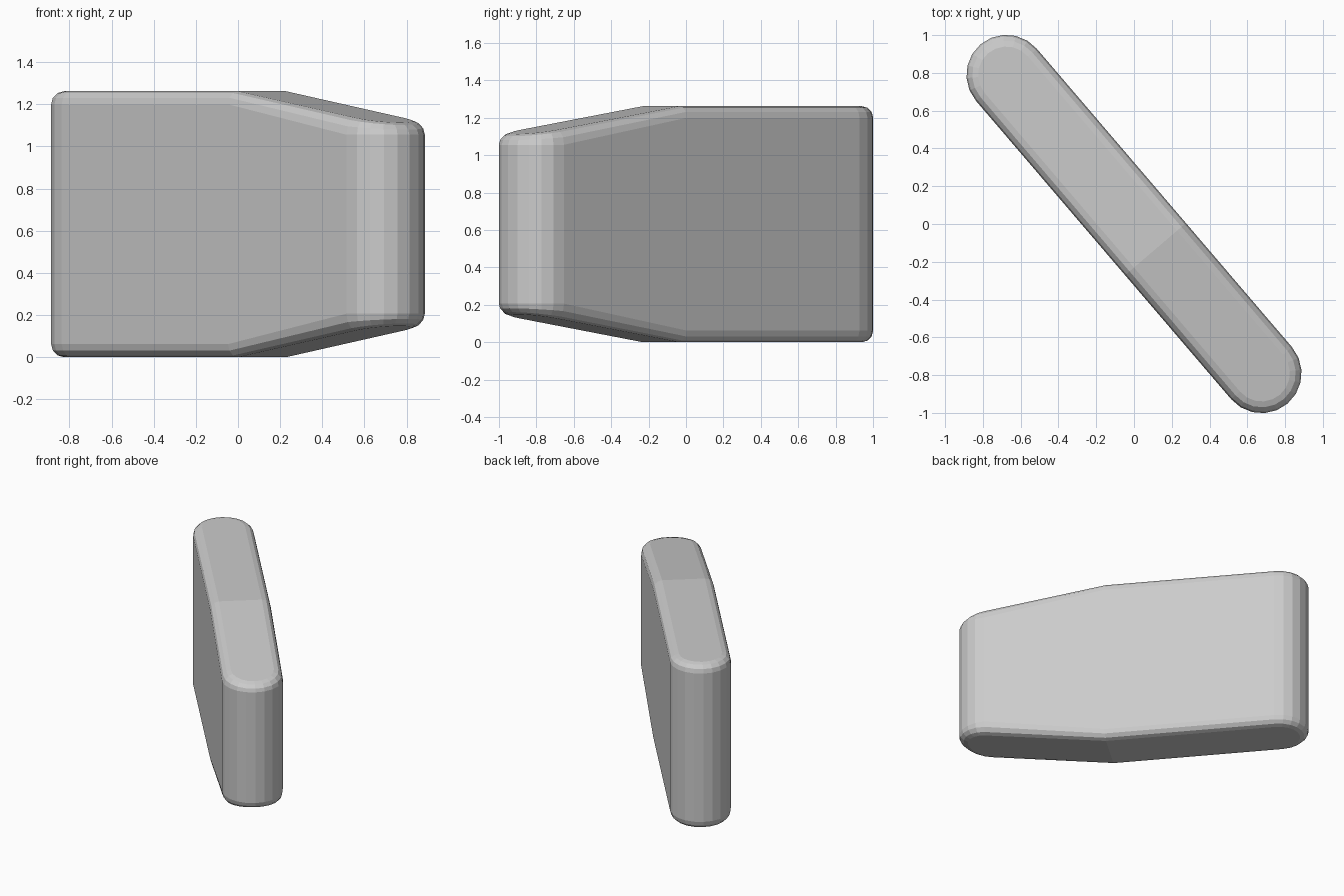
import bpy, bmesh, math

if "Cube" in bpy.data.objects:
    bpy.data.objects.remove(bpy.data.objects["Cube"])

R, HALF, CREASE = 0.212, 1.039, 0.175    # plan radius, cap centre offset, start of taper
MID, BEVEL, N = 0.631, 0.062, 10         # mid height, edge rounding, cap segments
D = (0.65, -0.76)                        # long axis direction in plan


def outline(r):
    # capsule plan as (along, across), with an extra pair of points at the crease
    pts = []
    for i in range(N + 1):
        a = -math.pi / 2 + math.pi * i / N
        pts.append((HALF + r * math.cos(a), r * math.sin(a)))
    pts.append((CREASE, r))
    for i in range(N + 1):
        a = math.pi / 2 + math.pi * i / N
        pts.append((-HALF + r * math.cos(a), r * math.sin(a)))
    pts.append((CREASE, -r))
    return pts


def half_height(s, t):
    # t = 0 on the side wall, 1 on the top face; the tapered end is lower
    run = max(0.0, s - CREASE)
    side = MID - BEVEL - 0.167 * min(run, HALF - CREASE)
    top = MID - 0.147 * run
    return side + (top - side) * t


bm = bmesh.new()


def ring(angle, sign):
    inset = BEVEL * (1 - math.cos(angle))
    verts = []
    for s, w in outline(R - inset):
        h = half_height(s, math.sin(angle))
        verts.append(bm.verts.new((s * D[0] - w * D[1], s * D[1] + w * D[0],
                                   MID + sign * h)))
    return verts


# stacked rings from bottom to top
angles = [math.radians(a) for a in (0, 30, 60, 90)]
rings = [ring(a, -1) for a in reversed(angles)] + [ring(a, 1) for a in angles]
for lo, hi in zip(rings, rings[1:]):
    n = len(lo)
    for i in range(n):
        j = (i + 1) % n
        bm.faces.new((lo[i], lo[j], hi[j], hi[i]))

# top and bottom faces, each split at the crease
c0, c1 = N + 1, 2 * N + 3
for r in (rings[0], rings[-1]):
    bm.faces.new(r[:c0 + 1] + [r[c1]])
    bm.faces.new(r[c0:c1 + 1])

bmesh.ops.recalc_face_normals(bm, faces=bm.faces)
mesh = bpy.data.meshes.new("tapered_slab")
bm.to_mesh(mesh)
bm.free()
obj = bpy.data.objects.new("tapered_slab", mesh)
bpy.context.collection.objects.link(obj)
